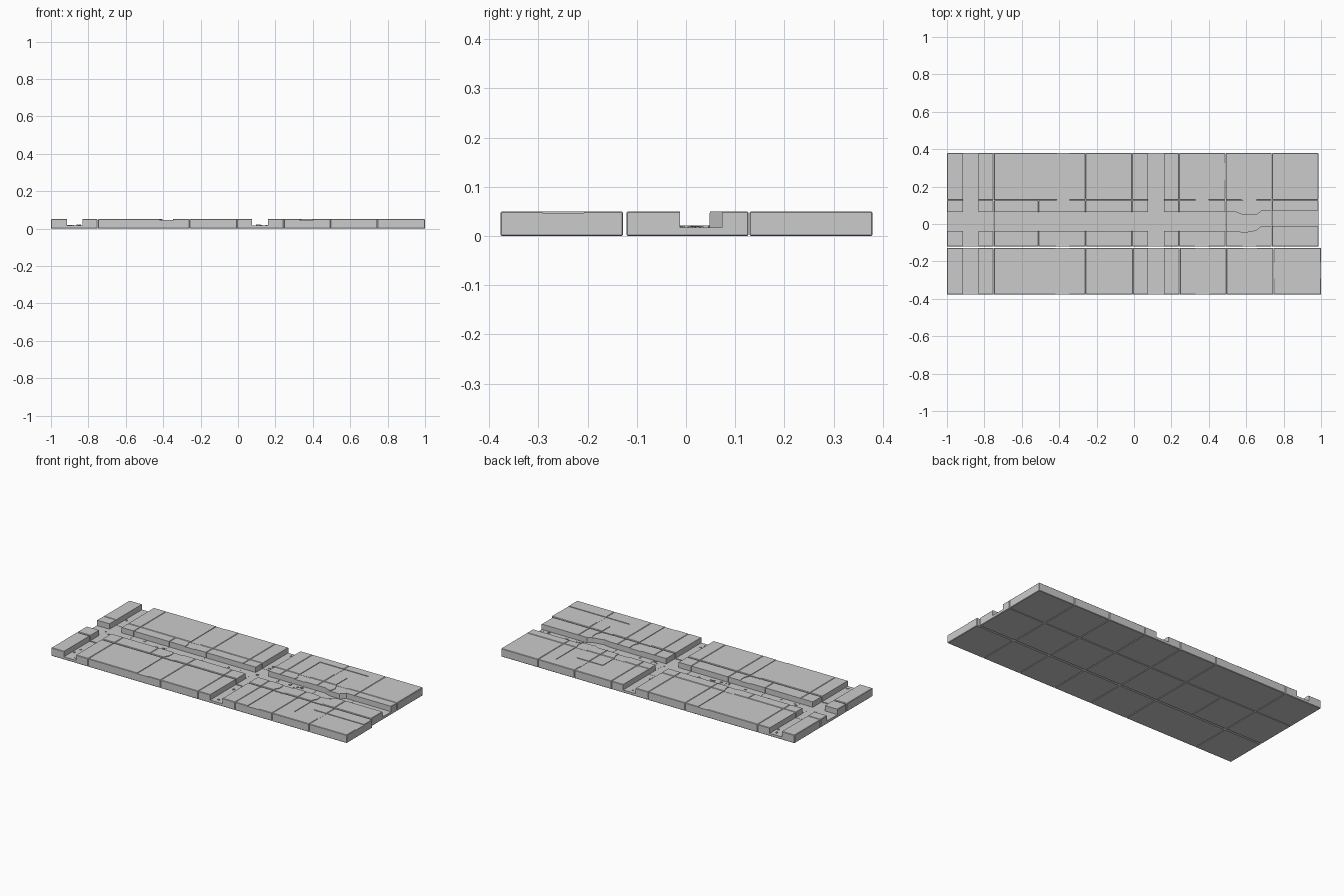
import bpy, bmesh, random
from mathutils import Matrix, Vector

if "Cube" in bpy.data.objects:
    bpy.data.objects.remove(bpy.data.objects["Cube"])

random.seed(4)
TOP, FLOOR, PATH = 0.050, 0.017, 0.0465


def add_object(name, bm):
    bmesh.ops.recalc_face_normals(bm, faces=bm.faces)
    mesh = bpy.data.meshes.new(name)
    bm.to_mesh(mesh)
    bm.free()
    ob = bpy.data.objects.new(name, mesh)
    bpy.context.collection.objects.link(ob)
    return ob


def cutter(name, pts, z):
    """Vertical prism from z upward, used only to carve the tiles."""
    bm = bmesh.new()
    face = bm.faces.new([bm.verts.new((x, y, z)) for x, y in pts])
    ext = bmesh.ops.extrude_face_region(bm, geom=[face])
    verts = [v for v in ext["geom"] if isinstance(v, bmesh.types.BMVert)]
    bmesh.ops.translate(bm, vec=(0, 0, 0.07 - z), verts=verts)
    ob = add_object(name, bm)
    ob.hide_render = True
    ob.hide_viewport = True
    xs, ys = [p[0] for p in pts], [p[1] for p in pts]
    return ob, (min(xs), max(xs), min(ys), max(ys))


def rect(x0, x1, y0, y1):
    return [(x0, y0), (x1, y0), (x1, y1), (x0, y1)]


def wavy(x0, x1, y0, y1):
    """Path strip whose two sides wander as it crosses a bank."""
    wob = [0.0, 0.0, 0.012, 0.012, -0.003, -0.003]
    n = len(wob) - 1
    left = [(x0 + w, y1 + (y0 - y1) * i / n) for i, w in enumerate(wob)]
    right = [(x1 + w * 0.8, y1 + (y0 - y1) * i / n) for i, w in enumerate(wob)]
    return left + right[::-1]


# Deep trenches: one long channel and two cross channels
channel = cutter("channel_cutter", [
    (-1.1, -0.037), (0.545, -0.037), (0.59, -0.045), (0.65, -0.034), (0.68, -0.012),
    (1.1, -0.012), (1.1, 0.073), (0.685, 0.073), (0.655, 0.048), (0.585, 0.048),
    (0.545, 0.064), (-1.1, 0.064)], FLOOR)
crosses = [cutter("cross_channel_cutter", rect(x0, x1, -0.5, 0.5), FLOOR - 0.0003)
           for x0, x1 in ((-0.915, -0.832), (0.075, 0.160))]

# Shallow sunken paths, sorted by tile row
paths = {
    "back": [
        cutter("path_cutter", rect(-0.412, -0.345, 0.05, 0.5), PATH),
        cutter("path_cutter", [
            (0.328, 0.05), (0.398, 0.05), (0.398, 0.236), (0.572, 0.236), (0.572, 0.05),
            (0.656, 0.05), (0.656, 0.325), (0.328, 0.325)], PATH)],
    "middle": [cutter("path_cutter", wavy(x0, x1, y0, y1), PATH)
               for x0, x1 in ((-0.415, -0.345), (0.328, 0.402), (0.583, 0.656))
               for y0, y1 in ((0.02, 0.14), (-0.14, 0.0))],
    "front": [
        cutter("path_cutter", rect(-0.420, -0.346, -0.5, -0.05), PATH),
        cutter("path_cutter", rect(0.328, 0.405, -0.5, -0.05), PATH),
        cutter("path_cutter", [
            (0.585, -0.05), (0.585, -0.292), (1.1, -0.292), (1.1, -0.207),
            (0.658, -0.207), (0.658, -0.05)], PATH)],
}

# Tile rows: y range and seam positions along x
rows = {
    "back": (0.129, 0.379, [-1, -0.75, -0.26, -0.01, 0.24, 0.49, 0.737, 0.986]),
    "middle": (-0.121, 0.127, [-1, -0.75, -0.51, -0.26, -0.01, 0.24, 0.49, 0.737, 0.986]),
    "front": (-0.377, -0.128, [-1, -0.75, -0.26, -0.006, 0.245, 0.495, 0.745, 1]),
}


def tile(name, x0, x1, y0, y1, cutters):
    bm = bmesh.new()
    bmesh.ops.create_cube(bm, size=1)
    size = Vector((x1 - x0, y1 - y0, TOP))
    bmesh.ops.scale(bm, vec=size, verts=bm.verts)
    bmesh.ops.translate(bm, vec=((x0 + x1) / 2, (y0 + y1) / 2, TOP / 2), verts=bm.verts)
    bmesh.ops.bevel(bm, geom=bm.edges[:], offset=0.0025, segments=1, affect="EDGES")
    ob = add_object(name, bm)
    for cut, (cx0, cx1, cy0, cy1) in cutters:
        if cx0 < x1 and cx1 > x0 and cy0 < y1 and cy1 > y0:
            mod = ob.modifiers.new("carve", "BOOLEAN")
            mod.operation = "DIFFERENCE"
            mod.solver = "EXACT"
            mod.object = cut


for row, (y0, y1, seams) in rows.items():
    for a, b in zip(seams, seams[1:]):
        left = a if a == -1 else a + 0.0006
        right = b if b == seams[-1] else b - 0.0006
        tile(row + "_tile", left, right, y0, y1, paths[row] + [channel] + crosses)

# Loose stones scattered over the trench floors
bm = bmesh.new()
spots = [(random.uniform(-0.98, 0.5), random.uniform(-0.025, 0.052)) for _ in range(26)]
spots += [(random.uniform(0.5, 0.97), random.uniform(0.0, 0.04)) for _ in range(10)]
spots += [(cx + random.uniform(-0.03, 0.03), s * random.uniform(0.15, 0.36))
          for cx in (-0.873, 0.118) for s in (-1, 1) for _ in range(3)]
for x, y in spots:
    h = random.uniform(0.003, 0.006)
    m = (Matrix.Translation((x, y, FLOOR + h / 2 - 0.001))
         @ Matrix.Rotation(random.uniform(-0.4, 0.4), 4, "Z")
         @ Matrix.Diagonal((random.uniform(0.006, 0.014), random.uniform(0.006, 0.014), h, 1)))
    bmesh.ops.create_cube(bm, size=1, matrix=m)
add_object("loose_stones", bm)
